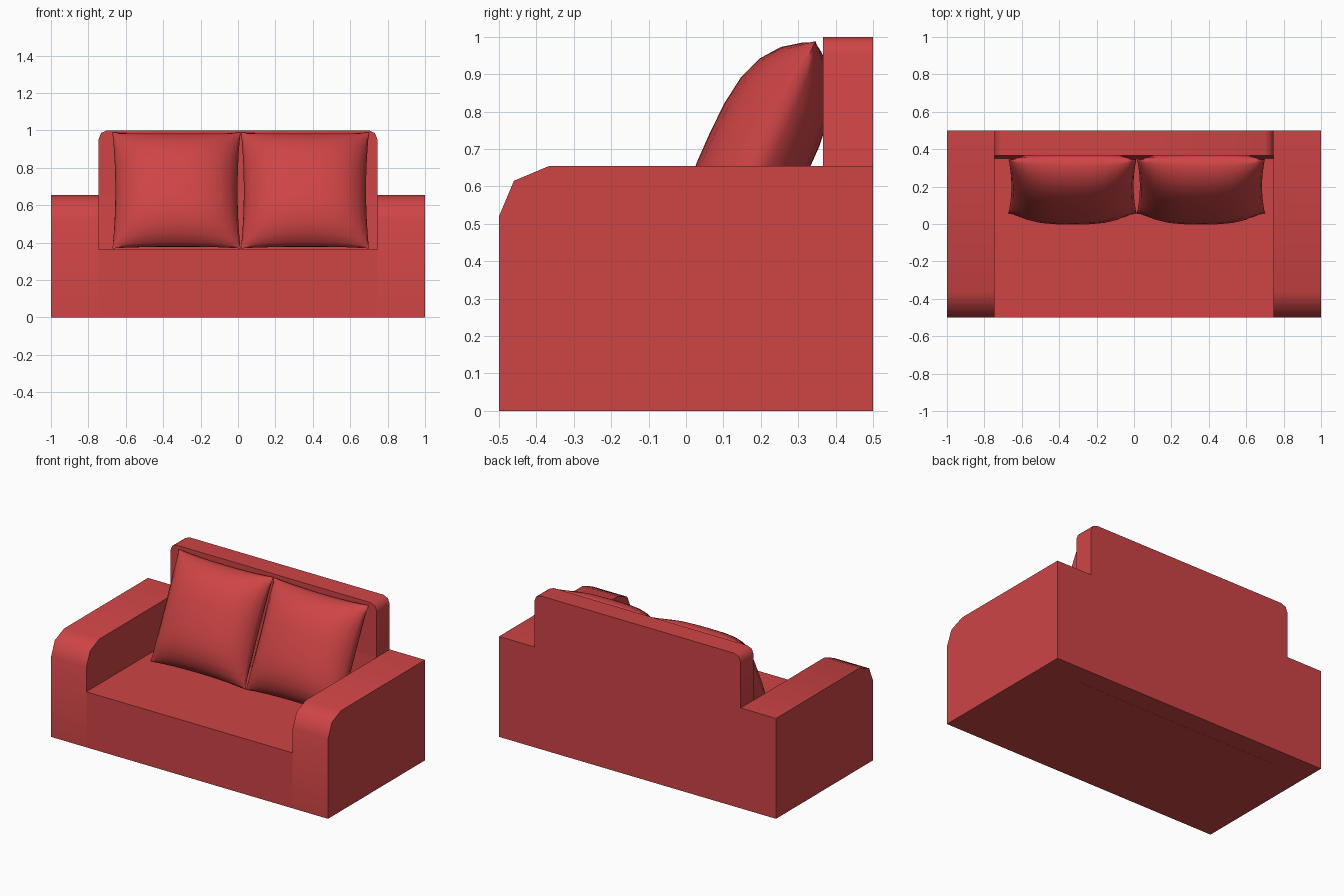
import bpy, bmesh, math

if "Cube" in bpy.data.objects:
    bpy.data.objects.remove(bpy.data.objects["Cube"])

red = bpy.data.materials.new("sofa red")
red.diffuse_color = (0.62, 0.058, 0.06, 1)
red.use_nodes = True
red.node_tree.nodes["Principled BSDF"].inputs["Base Color"].default_value = red.diffuse_color


def finish(bm, name, angle):
    bmesh.ops.recalc_face_normals(bm, faces=bm.faces)
    mesh = bpy.data.meshes.new(name)
    bm.to_mesh(mesh)
    bm.free()
    mesh.materials.append(red)
    ob = bpy.data.objects.new(name, mesh)
    bpy.context.collection.objects.link(ob)
    bpy.ops.object.select_all(action='DESELECT')
    ob.select_set(True)
    bpy.context.view_layer.objects.active = ob
    bpy.ops.object.shade_smooth_by_angle(angle=math.radians(angle))
    return ob


def prism(name, profile, axis, lo, hi):
    """Extrude a 2D profile along x (profile is y,z) or y (profile is x,z)."""
    bm = bmesh.new()
    place = (lambda p, t: (t, *p)) if axis == 'x' else (lambda p, t: (p[0], t, p[1]))
    a = [bm.verts.new(place(p, lo)) for p in profile]
    b = [bm.verts.new(place(p, hi)) for p in profile]
    bm.faces.new(a)
    bm.faces.new(b[::-1])
    n = len(a)
    for i in range(n):
        j = (i + 1) % n
        bm.faces.new((a[i], a[j], b[j], b[i]))
    return finish(bm, name, 50)


W = 0.745   # half width between the arms

# Arms with a rounded front top edge
arm = [(-0.5, 0), (-0.5, 0.52), (-0.46, 0.615), (-0.365, 0.655), (0.5, 0.655), (0.5, 0)]
prism("left_arm", arm, 'x', -1, -W)
prism("right_arm", arm, 'x', W, 1)

# Seat base
prism("seat", [(-0.5, 0), (-0.5, 0.362), (0.365, 0.362), (0.365, 0)], 'x', -W, W)

# Backrest with rounded top corners, and its slightly sloping foot
half = [(W, 0), (W, 0.953), (W - 0.013, 0.986), (W - 0.045, 1.0)]
prism("backrest", half + [(-x, z) for x, z in half[::-1]], 'y', 0.366, 0.5)
prism("backrest_foot", [(0.35, 0.362), (0.366, 0.655), (0.366, 0.362)], 'x', -W, W)


# Puffy square pillows leaning on the backrest
def pillow(name, cx, n=12):
    bm = bmesh.new()
    size, tilt = 0.684, math.radians(25)
    c, s = math.cos(tilt), math.sin(tilt)

    def point(i, j, bulge):
        u = math.sin((i / n - 0.5) * math.pi)
        v = math.sin((j / n - 0.5) * math.pi)
        d = bulge * (max(0, 1 - abs(u) ** 3) * max(0, 1 - abs(v) ** 3)) ** 0.65
        # edges pinch in between the corners
        x = u * (1 - 0.045 * (1 - v * v) * u * u) * size / 2
        h = v * (1 - 0.035 * (1 - u * u) * v * v) * size / 2 + size / 2
        return cx + x, 0.057 + h * s - d * c, 0.369 + h * c + d * s

    for bulge in (0.152, -0.13):
        g = [[bm.verts.new(point(i, j, bulge)) for j in range(n + 1)] for i in range(n + 1)]
        for i in range(n):
            for j in range(n):
                bm.faces.new((g[i][j], g[i + 1][j], g[i + 1][j + 1], g[i][j + 1]))
    bmesh.ops.remove_doubles(bm, verts=bm.verts, dist=1e-5)
    finish(bm, name, 75)


pillow("left_pillow", -0.329)
pillow("right_pillow", 0.358)
